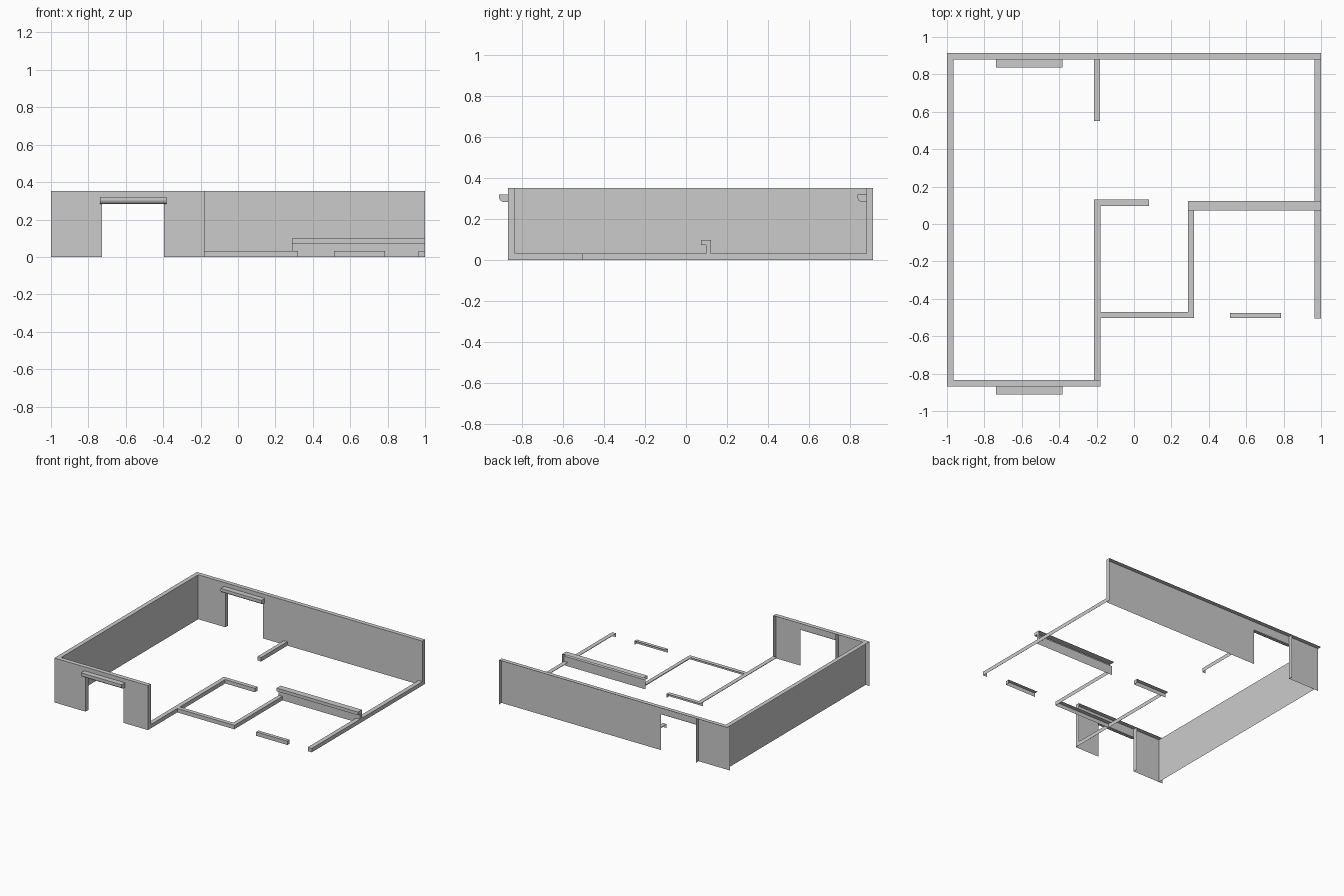
import bpy, bmesh

if "Cube" in bpy.data.objects:
    bpy.data.objects.remove(bpy.data.objects["Cube"])

H, LOW = 0.352, 0.031          # full wall height, low kerb height
DOOR_L, DOOR_R, DOOR_H = -0.727, -0.396, 0.285


def finish(name, bm):
    bmesh.ops.remove_doubles(bm, verts=bm.verts, dist=1e-5)
    mesh = bpy.data.meshes.new(name)
    bm.to_mesh(mesh)
    bm.free()
    bpy.context.collection.objects.link(bpy.data.objects.new(name, mesh))


def face(bm, pts):
    bm.faces.new([bm.verts.new(p) for p in pts])


def shell(bm, x0, x1, y0, y1, z0, z1, sides="tfr"):
    """Cutaway wall: only top (t), front (f) and right (r) skins exist."""
    if "t" in sides:
        face(bm, [(x0, y0, z1), (x1, y0, z1), (x1, y1, z1), (x0, y1, z1)])
    if "f" in sides:
        face(bm, [(x0, y0, z0), (x1, y0, z0), (x1, y0, z1), (x0, y0, z1)])
    if "r" in sides:
        face(bm, [(x1, y0, z0), (x1, y1, z0), (x1, y1, z1), (x1, y0, z1)])


def wall(name, x0, x1, y0, y1, z1, sides="tfr"):
    bm = bmesh.new()
    shell(bm, x0, x1, y0, y1, 0, z1, sides)
    finish(name, bm)


def door_wall(name, x0, x1, y0, y1):
    bm = bmesh.new()
    shell(bm, x0, DOOR_L, y0, y1, 0, H)
    shell(bm, DOOR_L, DOOR_R, y0, y1, DOOR_H, H, "tf")
    shell(bm, DOOR_R, x1, y0, y1, 0, H)
    finish(name, bm)


def extrusion(name, x0, x1, profile, cap, both=False):
    """Sweep an open (y, z) profile along x and close the end(s)."""
    bm = bmesh.new()
    for (ya, za), (yb, zb) in zip(profile, profile[1:]):
        face(bm, [(x0, ya, za), (x1, ya, za), (x1, yb, zb), (x0, yb, zb)])
    face(bm, [(x1, y, z) for y, z in cap])
    if both:
        face(bm, [(x0, y, z) for y, z in reversed(cap)])
    finish(name, bm)


# Tall outer walls
wall("left_wall", -1, -0.965, -0.87, 0.88, H)
door_wall("back_wall", -1, 1, 0.88, 0.914)
door_wall("front_wall", -0.965, -0.18, -0.87, -0.835)

# Door canopies with a chamfered lower edge
for name, y in (("back_canopy", 0.88), ("front_canopy", -0.87)):
    p = [(y, 0.283), (y - 0.025, 0.284), (y - 0.038, 0.292),
         (y - 0.042, 0.301), (y - 0.042, 0.321), (y, 0.321)]
    extrusion(name, -0.738, -0.382, p, p, both=True)

# Low kerbs marking the inner walls
wall("right_kerb", 0.965, 1, -0.505, 0.88, LOW)
wall("back_stub_kerb", -0.215, -0.183, 0.55, 0.88, LOW)
wall("hall_kerb_back", -0.215, 0.08, 0.097, 0.13, LOW)
wall("hall_kerb_left", -0.215, -0.18, -0.835, 0.097, LOW, "tr")
wall("hall_kerb_front", -0.18, 0.32, -0.503, -0.47, LOW)
wall("hall_kerb_right", 0.288, 0.32, -0.47, 0.098, LOW, "tr")
wall("porch_kerb", 0.512, 0.785, -0.503, -0.475, LOW)

# Half-height ledge with an overhanging top
skin = [(0.098, 0), (0.098, 0.073), (0.073, 0.073), (0.073, 0.098), (0.122, 0.098)]
extrusion("ledge_wall", 0.288, 1, skin, skin + [(0.122, 0)])
